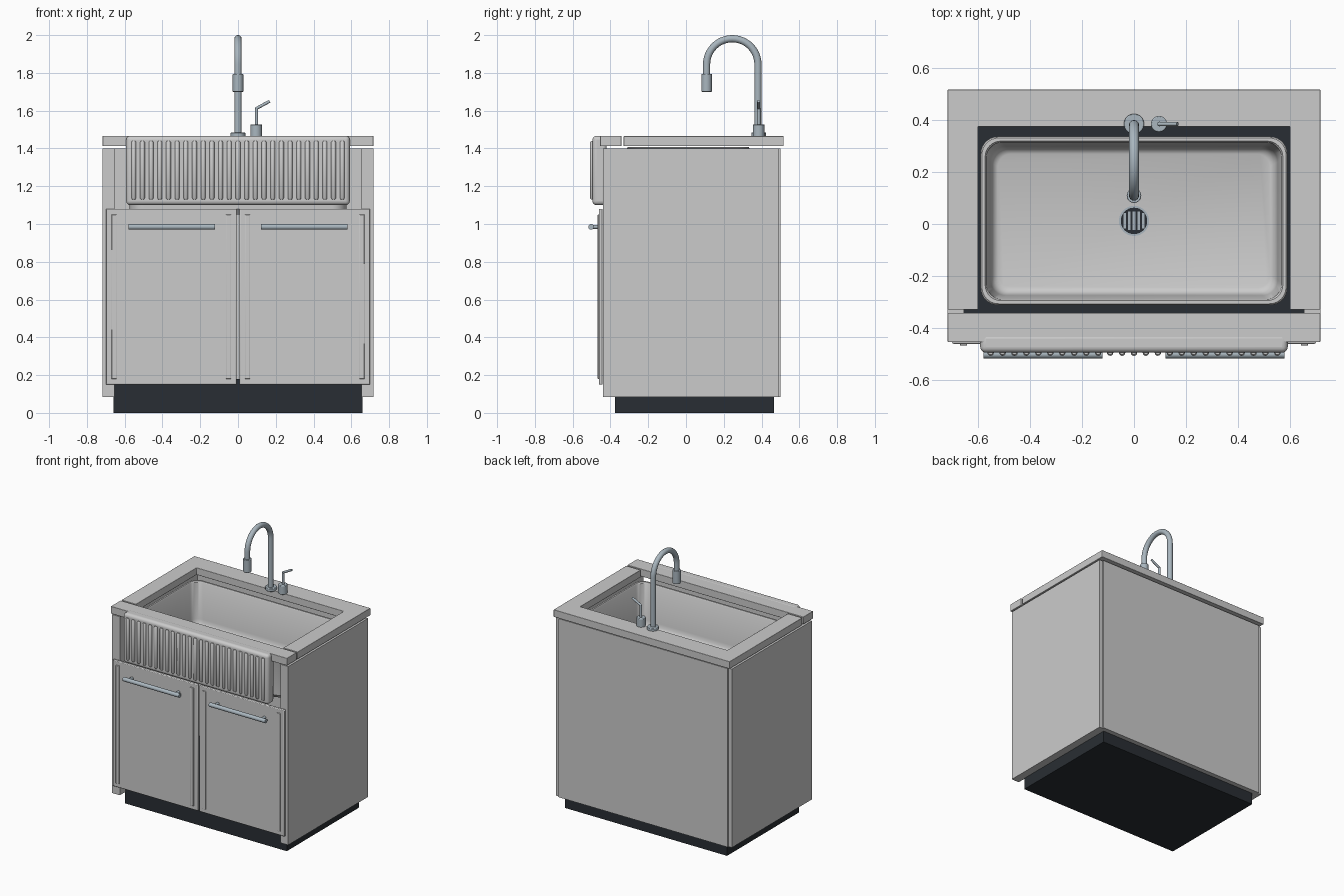
import bpy, bmesh
from math import sin, cos, pi, radians
from mathutils import Vector

if "Cube" in bpy.data.objects:
    bpy.data.objects.remove(bpy.data.objects["Cube"])


def material(name, rgb):
    m = bpy.data.materials.new(name)
    m.diffuse_color = (*rgb, 1)
    m.use_nodes = True
    m.node_tree.nodes["Principled BSDF"].inputs["Base Color"].default_value = m.diffuse_color
    return m


DARK = material("dark", (0.022, 0.027, 0.033))
STEEL = material("steel", (0.40, 0.47, 0.52))


def finish(name, bm, mat=None, bevel=0, segs=2, smooth=True):
    bmesh.ops.recalc_face_normals(bm, faces=bm.faces)
    me = bpy.data.meshes.new(name)
    bm.to_mesh(me)
    bm.free()
    ob = bpy.data.objects.new(name, me)
    bpy.context.collection.objects.link(ob)
    if mat:
        me.materials.append(mat)
    if bevel:
        b = ob.modifiers.new("bevel", 'BEVEL')
        b.width, b.segments, b.limit_method = bevel, segs, 'ANGLE'
    if smooth:
        bpy.ops.object.select_all(action='DESELECT')
        bpy.context.view_layer.objects.active = ob
        ob.select_set(True)
        bpy.ops.object.shade_smooth_by_angle(angle=radians(35))
    return ob


def box(name, x, y, z, mat=None, bevel=0, segs=2):
    bm = bmesh.new()
    bmesh.ops.create_cube(bm, size=1)
    for v in bm.verts:
        v.co = [(a[0] + a[1]) / 2 + c * (a[1] - a[0]) for a, c in zip((x, y, z), v.co)]
    return finish(name, bm, mat, bevel, segs, bevel > 0)


def loft(name, loops, mat=None, bevel=0):
    """Skin a list of equal-length point loops and cap both ends."""
    bm = bmesh.new()
    rings = [[bm.verts.new(p) for p in lp] for lp in loops]
    n = len(rings[0])
    for a, b in zip(rings, rings[1:]):
        for i in range(n):
            j = (i + 1) % n
            bm.faces.new((a[i], a[j], b[j], b[i]))
    bm.faces.new(rings[0])
    bm.faces.new(rings[-1])
    return finish(name, bm, mat, bevel)


def tube(name, pts, radii, mat=None, n=24, bevel=0):
    """Round sweep along a planar path, with one radius per point."""
    pts = [Vector(p) for p in pts]
    if not isinstance(radii, list):
        radii = [radii] * len(pts)
    d = (pts[-1] - pts[0]).normalized()
    side = Vector((1, 0, 0)) if abs(d.x) < 0.3 else Vector((0, 1, 0))
    loops = []
    for i, p in enumerate(pts):
        t = (pts[min(i + 1, len(pts) - 1)] - pts[max(i - 1, 0)]).normalized()
        u = (side - t * side.dot(t)).normalized()
        w = t.cross(u)
        loops.append([p + radii[i] * (u * cos(2 * pi * k / n) + w * sin(2 * pi * k / n))
                      for k in range(n)])
    return loft(name, loops, mat, bevel)


def rounded_rect(hx, y0, y1, r, z, n=8):
    pts = []
    for q, (cx, cy) in enumerate([(hx - r, y1 - r), (r - hx, y1 - r),
                                  (r - hx, y0 + r), (hx - r, y0 + r)]):
        for k in range(n + 1):
            a = pi / 2 * (q + k / n)
            pts.append((cx + r * cos(a), cy + r * sin(a), z))
    return pts


# Cabinet shell and plinth
box("plinth", (-0.66, 0.66), (-0.375, 0.465), (0, 0.18), DARK)
box("back_panel", (-0.69, 0.69), (0.465, 0.50), (0.085, 1.40))
for s, side in ((-1, "left"), (1, "right")):
    box(side + "_panel", sorted((s * 0.655, s * 0.717)), (-0.44, 0.49), (0.085, 1.40))
    # Doors with vertical trim strips
    box(side + "_door", sorted((s * 0.007, s * 0.70)), (-0.461, -0.441), (0.15, 1.08), None, 0.005)
    for nm, cx in (("inner", 0.05), ("outer", 0.656)):
        box(f"{side}_door_{nm}_trim", (s * cx - 0.014, s * cx + 0.014),
            (-0.468, -0.455), (0.18, 1.05), None, 0.003)
    # Bar handles on posts
    tube(side + "_handle", [(s * 0.122, -0.502, 0.985), (s * 0.58, -0.502, 0.985)], 0.015, STEEL)
    for i, px in enumerate((0.16, 0.54)):
        tube(f"{side}_handle_post_{i}", [(s * px, -0.455, 0.985), (s * px, -0.502, 0.985)],
             0.011, STEEL, 16)

# Countertop: U-shaped slab and separate front strip
outline = [(-0.717, -0.33), (-0.6, -0.33), (-0.6, 0.375), (0.6, 0.375),
           (0.6, -0.33), (0.717, -0.33), (0.717, 0.517), (-0.717, 0.517)]
loft("countertop", [[(x, y, z) for x, y in outline] for z in (1.412, 1.465)], None, 0.002)
box("front_counter_strip", (-0.717, 0.717), (-0.455, -0.342), (1.412, 1.466), None, 0.002)

# Apron front with raised flutes
box("apron", (-0.592, 0.592), (-0.495, -0.42), (1.10, 1.467), None, 0.022, 5)
for i in range(25):
    x = (i - 12) * 0.046
    tube(f"flute_{i}", [(x, -0.495, 1.13), (x, -0.495, 1.137), (x, -0.495, 1.433), (x, -0.495, 1.44)],
         [0.008, 0.0125, 0.0125, 0.008], None, 12)

# Basin: outer wall up, rounded rim, sloping inner wall, filleted floor
profile = [(0.55, 0.08, 1.05), (0.575, 0.08, 1.08), (0.586, 0.065, 1.39), (0.59, 0.065, 1.402),
           (0.585, 0.063, 1.408), (0.573, 0.06, 1.408), (0.568, 0.06, 1.40), (0.553, 0.06, 1.14),
           (0.548, 0.058, 1.115), (0.538, 0.055, 1.097), (0.524, 0.05, 1.09)]
loft("basin", [rounded_rect(h, 0.012 - h + 0.266, 0.012 + h - 0.266, r, z) for h, r, z in profile])

# Drain with grille bars
tube("drain_ring", [(0, 0.012, 1.085), (0, 0.012, 1.095)], 0.058, STEEL, 32)
tube("drain_cup", [(0, 0.012, 1.085), (0, 0.012, 1.097)], 0.051, DARK, 32)
for i in range(-2, 3):
    h = 0.036 if abs(i) < 2 else 0.03
    box(f"drain_bar_{i + 2}", (i * 0.018 - 0.005, i * 0.018 + 0.005),
        (0.012 - h, 0.012 + h), (1.094, 1.101), STEEL)

# Gooseneck tap
tube("tap_base", [(0, 0.385, 1.46), (0, 0.385, 1.485)], 0.039, STEEL, 32, 0.004)
arc = [(0, 0.245 + 0.136 * cos(pi * k / 24), 1.845 + 0.136 * sin(pi * k / 24)) for k in range(25)]
tube("tap_neck", [(0, 0.381, 1.47), (0, 0.381, 1.70)] + arc + [(0, 0.109, 1.79)], 0.019, STEEL)
tube("tap_head", [(0, 0.109, 1.70), (0, 0.109, 1.795)], 0.028, STEEL, 28, 0.003)

# Side lever
tube("lever_base", [(0.096, 0.385, 1.46), (0.096, 0.385, 1.527)], 0.031, STEEL, 28, 0.004)
tube("lever_stem", [(0.098, 0.385, 1.52), (0.098, 0.385, 1.615)], 0.009, STEEL, 16)
tube("lever_arm", [(0.094, 0.385, 1.61), (0.168, 0.385, 1.65)], 0.008, STEEL, 16)
